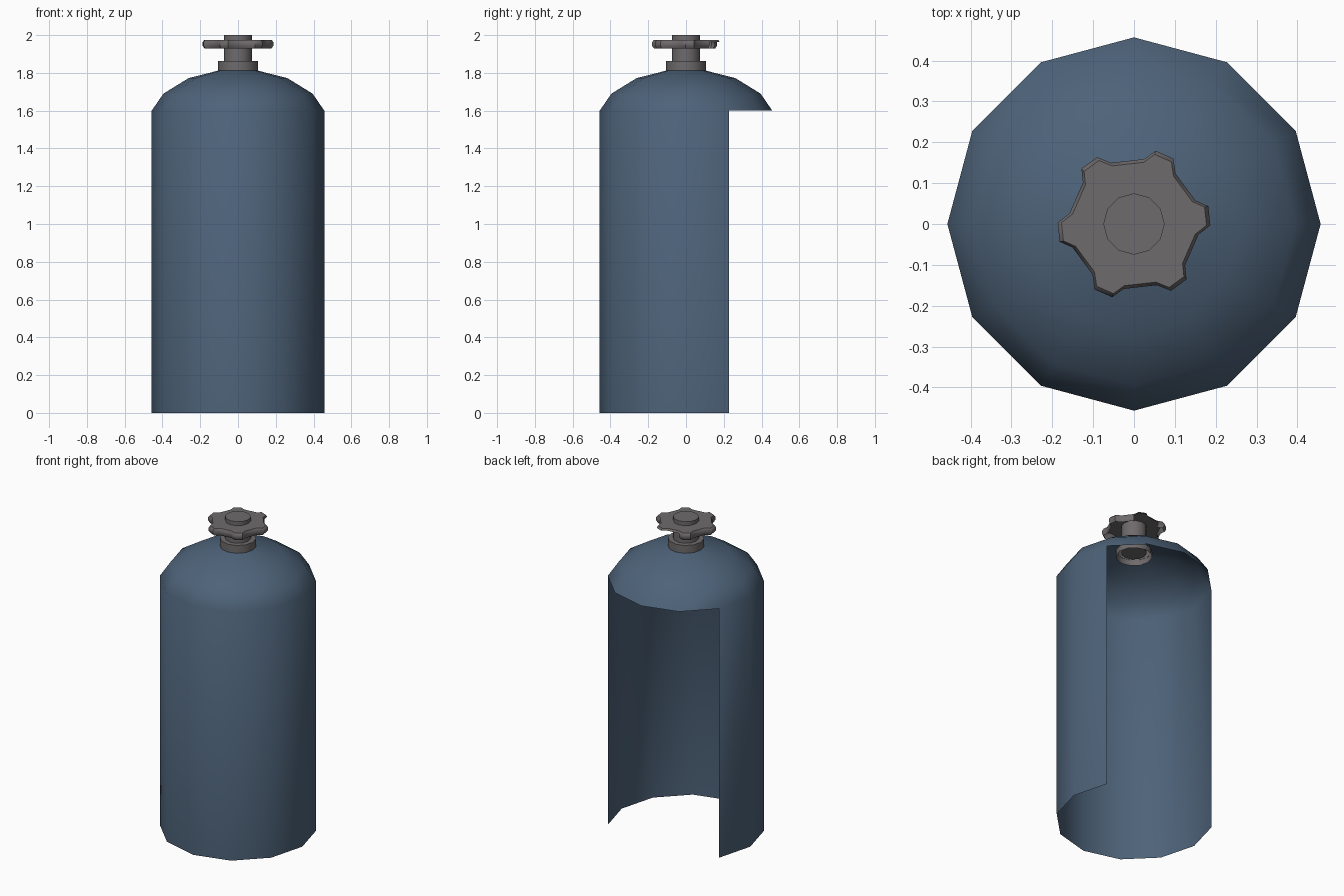
import bpy, bmesh, math

if "Cube" in bpy.data.objects:
    bpy.data.objects.remove(bpy.data.objects["Cube"])


def material(name, rgb):
    m = bpy.data.materials.new(name)
    m.diffuse_color = (*rgb, 1)
    m.use_nodes = True
    m.node_tree.nodes["Principled BSDF"].inputs["Base Color"].default_value = m.diffuse_color
    return m


BLUE = material("slate blue", (0.075, 0.123, 0.19))
GREY = material("warm grey", (0.158, 0.145, 0.15))


def finish(name, bm, mat, angle):
    me = bpy.data.meshes.new(name)
    bm.to_mesh(me)
    bm.free()
    me.materials.append(mat)
    ob = bpy.data.objects.new(name, me)
    bpy.context.collection.objects.link(ob)
    bpy.ops.object.select_all(action='DESELECT')
    ob.select_set(True)
    bpy.context.view_layer.objects.active = ob
    bpy.ops.object.shade_smooth_by_angle(angle=math.radians(angle))
    return ob


def loft(outline, levels, keep=lambda level, ang: True, cap_top=False, cap_bottom=False):
    """Stack a polar outline [(radius, degrees)] at levels [(scale, z)]."""
    bm = bmesh.new()
    rings = [[bm.verts.new((r * s * math.cos(math.radians(a)),
                            r * s * math.sin(math.radians(a)), z))
              for r, a in outline] for s, z in levels]
    n = len(outline)
    for k in range(len(rings) - 1):
        lo, hi = rings[k], rings[k + 1]
        for i in range(n):
            j = (i + 1) % n
            mid = outline[i][1] + ((outline[j][1] - outline[i][1]) % 360) / 2
            if keep(k, mid % 360):
                bm.faces.new((lo[i], lo[j], hi[j], hi[i]))
    if cap_top:
        bm.faces.new(rings[-1])
    if cap_bottom:
        bm.faces.new(rings[0][::-1])
    return bm


round12 = [(1, 30 * i) for i in range(12)]

# Tank shell: open bottom, wall cut away at the back, dome on top
shell = loft(round12,
             [(0.457, 0), (0.457, 1.6), (0.395, 1.69), (0.262, 1.772), (0.105, 1.812)],
             keep=lambda k, a: k > 0 or not 30 < a < 150)
finish("tank_shell", shell, BLUE, 60)

# Collar ring around the neck
finish("neck_collar", loft(round12, [(0.106, 1.775), (0.106, 1.862), (0.07, 1.862)]), GREY, 40)

# Valve stem
finish("valve_stem", loft(round12, [(0.075, 1.8), (0.075, 2.0)],
                          cap_top=True, cap_bottom=True), GREY, 40)

# Six-lobed hand wheel, hollow underneath, with a gap in the rim at the back
lobes = [(r, a + 60 * i) for i in range(6)
         for r, a in ((0.16, -9.5), (0.187, -1), (0.187, 13.5), (0.161, 21))]
wheel = loft(lobes, [(0.95, 1.93), (1, 1.943), (1, 1.963), (0.95, 1.975)],
             keep=lambda k, a: k == 2 or not 45 < a < 100, cap_top=True)
finish("hand_wheel", wheel, GREY, 50)
